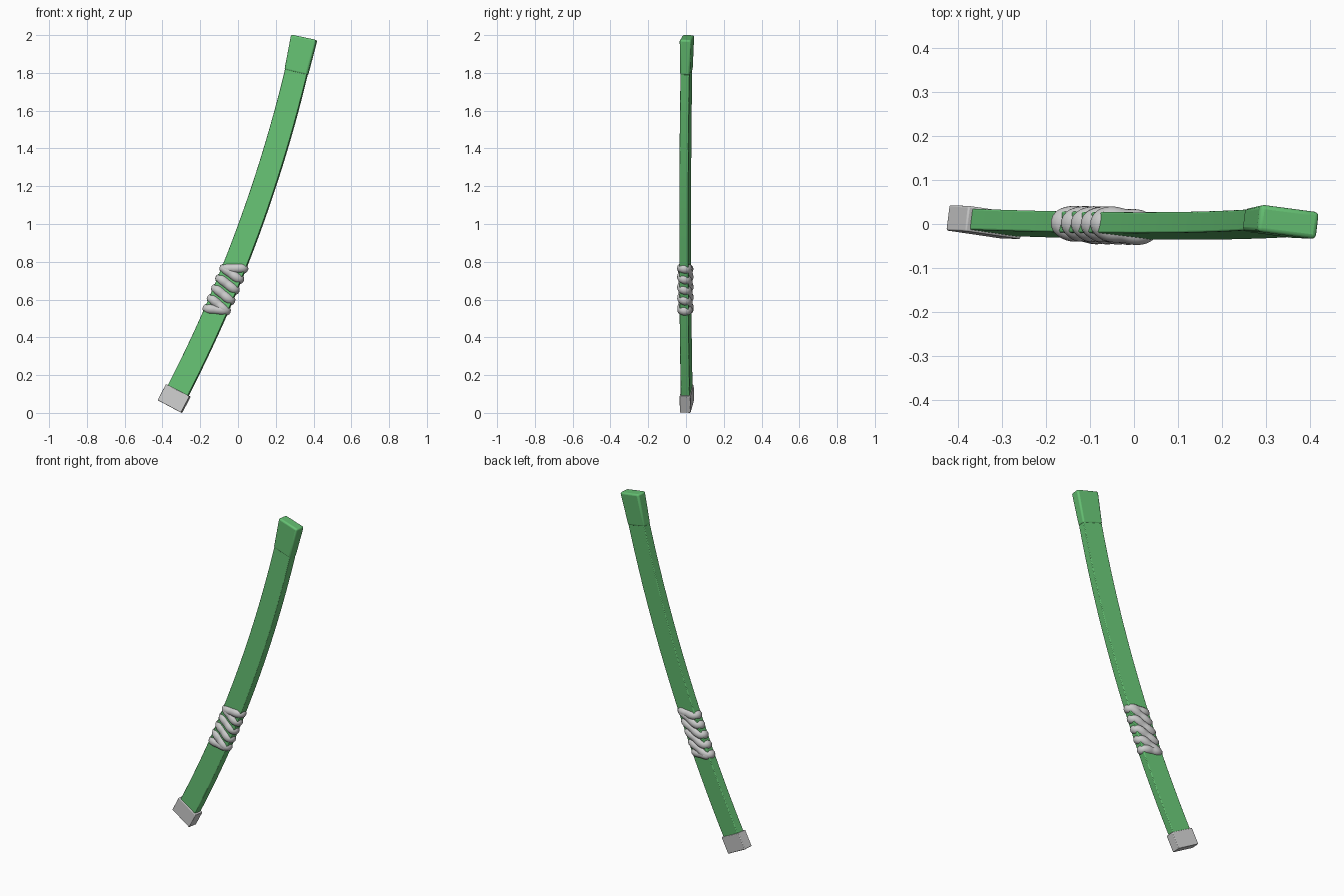
import bpy, bmesh, math
from mathutils import Vector

if "Cube" in bpy.data.objects:
    bpy.data.objects.remove(bpy.data.objects["Cube"])

# Shared arc frame: T along the chord, W across the width, N through the thickness
LEAN, ROLL, HALF = math.radians(20), math.radians(7.5), math.radians(8)
CHORD = 2.08
RAD = CHORD / 2 / math.sin(HALF)
LENGTH = 2 * HALF * RAD
T = Vector((math.sin(LEAN), 0, math.cos(LEAN)))
N0 = Vector((0, 1, 0))
W0 = Vector((math.cos(LEAN), 0, -math.sin(LEAN)))
W = W0 * math.cos(ROLL) - N0 * math.sin(ROLL)
N = N0 * math.cos(ROLL) + W0 * math.sin(ROLL)
ORIGIN = Vector((-0.005, 0.005, 1.0105))


def pos(s, w, n):
    """Point at arc length s, offset w across and n through."""
    a = (s / LENGTH - 0.5) * 2 * HALF
    return (ORIGIN + T * ((RAD + w) * math.sin(a))
            + W * ((RAD + w) * math.cos(a) - RAD * math.cos(HALF)) + N * n)


def smooth(ob, angle):
    bpy.ops.object.select_all(action='DESELECT')
    ob.select_set(True)
    bpy.context.view_layer.objects.active = ob
    bpy.ops.object.shade_smooth_by_angle(angle=math.radians(angle))


def loft(name, start, end, steps, bevel, mat=None):
    """Box swept along the arc; start and end are (s, half width, half thickness)."""
    bm = bmesh.new()
    rings = []
    for i in range(steps + 1):
        s, hw, ht = Vector(start).lerp(Vector(end), i / steps)
        rings.append([bm.verts.new(pos(s, x * hw, y * ht))
                      for x, y in ((-1, -1), (1, -1), (1, 1), (-1, 1))])
    for a, b in zip(rings, rings[1:]):
        for k in range(4):
            j = (k + 1) % 4
            bm.faces.new((a[k], a[j], b[j], b[k]))
    bm.faces.new(rings[0])
    bm.faces.new(rings[-1])
    bmesh.ops.recalc_face_normals(bm, faces=bm.faces[:])
    me = bpy.data.meshes.new(name)
    bm.to_mesh(me)
    bm.free()
    ob = bpy.data.objects.new(name, me)
    bpy.context.collection.objects.link(ob)
    if mat:
        me.materials.append(mat)
    smooth(ob, 40)
    mod = ob.modifiers.new("soft_edges", 'BEVEL')
    mod.width, mod.segments, mod.limit_method = bevel, 3, 'ANGLE'
    return ob


def cord(name, stops):
    """Round cord wound over the sheath; stops are (side, level), faces alternate."""
    level = lambda side, k: 0.787 - 0.058 * k if side < 0 else 0.825 - 0.06 * k
    pts = []
    for (sa, ka, face), (sb, kb, _) in zip(stops, stops[1:]):
        a, b = level(sa, ka), level(sb, kb)
        pts.append(pos(a, sa * 0.048, 0))
        pts += [pos(a + (b - a) * t, sa * 0.036 * (1 - 2 * t) / 0.8, face * 0.012)
                for t in (0.1, 0.5, 0.9)]
    pts.append(pos(b, sb * 0.048, 0))
    cu = bpy.data.curves.new(name, 'CURVE')
    cu.dimensions = '3D'
    cu.bevel_depth, cu.bevel_resolution = 0.026, 4
    cu.resolution_u = 6
    cu.use_fill_caps = True
    sp = cu.splines.new('BEZIER')
    sp.bezier_points.add(len(pts) - 1)
    for bp, p in zip(sp.bezier_points, pts):
        bp.co = p
        bp.handle_left_type = bp.handle_right_type = 'AUTO'
    ob = bpy.data.objects.new(name, cu)
    bpy.context.collection.objects.link(ob)
    bpy.ops.object.select_all(action='DESELECT')
    ob.select_set(True)
    bpy.context.view_layer.objects.active = ob
    bpy.ops.object.convert(target='MESH')
    smooth(bpy.context.object, 50)


green = bpy.data.materials.new("green_lacquer")
green.diffuse_color = (0.13, 0.53, 0.17, 1)
green.use_nodes = True
green.node_tree.nodes["Principled BSDF"].inputs["Base Color"].default_value = green.diffuse_color

# Long curved sheath
loft("sheath_body", (0.04, 0.06, 0.024), (2.0, 0.06, 0.024), 32, 0.004, green)
# Flared green collar at the mouth
loft("mouth_collar", (LENGTH - 0.192, 0.063, 0.0265), (LENGTH, 0.069, 0.031), 1, 0.01, green)
# Grey tip cap
loft("tip_cap", (0, 0.071, 0.029), (0.097, 0.071, 0.029), 1, 0.004)

# Two strands of cord: (side, level, face the next run crosses; -1 front, 1 back)
L, R, F, B = -1, 1, -1, 1
cord("cord_strand_a", [(R, 0, B), (L, 0, F), (R, 1, B), (L, 2, F),
                       (R, 3, B), (L, 4, F), (R, 4, B)])
cord("cord_strand_b", [(L, 0, F), (R, 0, B), (L, 1, F), (R, 2, B),
                       (L, 3, F), (R, 4, B), (L, 4, F)])
